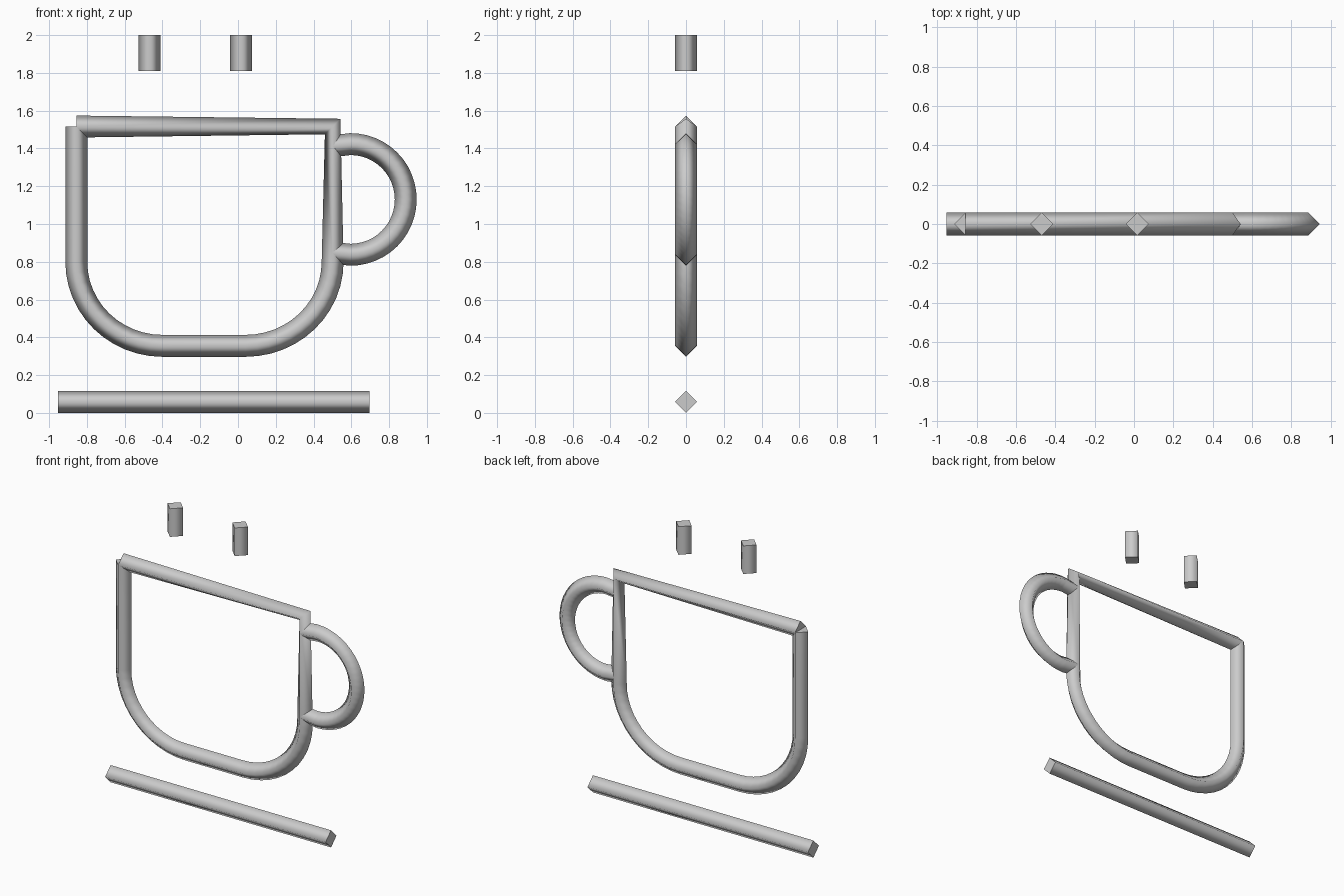
import bpy, bmesh, math
from mathutils import Vector

if "Cube" in bpy.data.objects:
    bpy.data.objects.remove(bpy.data.objects["Cube"])

R = 0.058  # tube radius
grey = bpy.data.materials.new("light grey")
grey.diffuse_color = (0.6, 0.6, 0.6, 1)
grey.use_nodes = True
grey.node_tree.nodes["Principled BSDF"].inputs["Base Color"].default_value = grey.diffuse_color


def arc(cx, cz, rx, rz, a0, a1, n):
    """Points (x, z) on an elliptical arc, angles in degrees."""
    return [(cx + rx * math.cos(math.radians(a0 + (a1 - a0) * i / n)),
             cz + rz * math.sin(math.radians(a0 + (a1 - a0) * i / n)))
            for i in range(n + 1)]


def tube(name, path):
    """Sweep a diamond section along an x-z path, with smooth sides and flat caps."""
    pts = [Vector((x, 0, z)) for x, z in path]
    bm = bmesh.new()
    side = Vector((0, 1, 0))
    rings = []
    for i, p in enumerate(pts):
        t = Vector((0, 0, 0))
        if i > 0:
            t += (p - pts[i - 1]).normalized()
        if i < len(pts) - 1:
            t += (pts[i + 1] - p).normalized()
        n = t.normalized().cross(side)
        rings.append([bm.verts.new(p + d * R) for d in (n, side, -n, -side)])
    for a, b in zip(rings, rings[1:]):
        for k in range(4):
            j = (k + 1) % 4
            bm.faces.new((a[k], a[j], b[j], b[k])).smooth = True
    for ring in (rings[0], rings[-1]):
        cap = bm.faces.new(ring)
        for e in cap.edges:
            e.smooth = False
    bmesh.ops.recalc_face_normals(bm, faces=bm.faces)
    me = bpy.data.meshes.new(name)
    bm.to_mesh(me)
    bm.free()
    me.materials.append(grey)
    ob = bpy.data.objects.new(name, me)
    bpy.context.collection.objects.link(ob)
    return ob


# Cup outline: left wall, rounded base, right wall, rim
tube("cup_outline",
     [(-0.856, 1.516)]
     + arc(-0.40, 0.80, 0.456, 0.445, 180, 270, 12)
     + arc(0.04, 0.80, 0.461, 0.445, 270, 360, 12)
     + [(0.501, 1.516), (-0.856, 1.516)])

# Handle
tube("handle",
     [(0.50, 1.412)]
     + arc(0.595, 1.13, 0.293, 0.293, 90, -90, 24)
     + [(0.50, 0.848)])

# Saucer bar
tube("saucer", [(-0.953, R), (0.696, R)])

# Steam marks
for side, x in (("left", -0.469), ("right", 0.016)):
    tube("steam_" + side, [(x, 1.81), (x, 2.0)])
